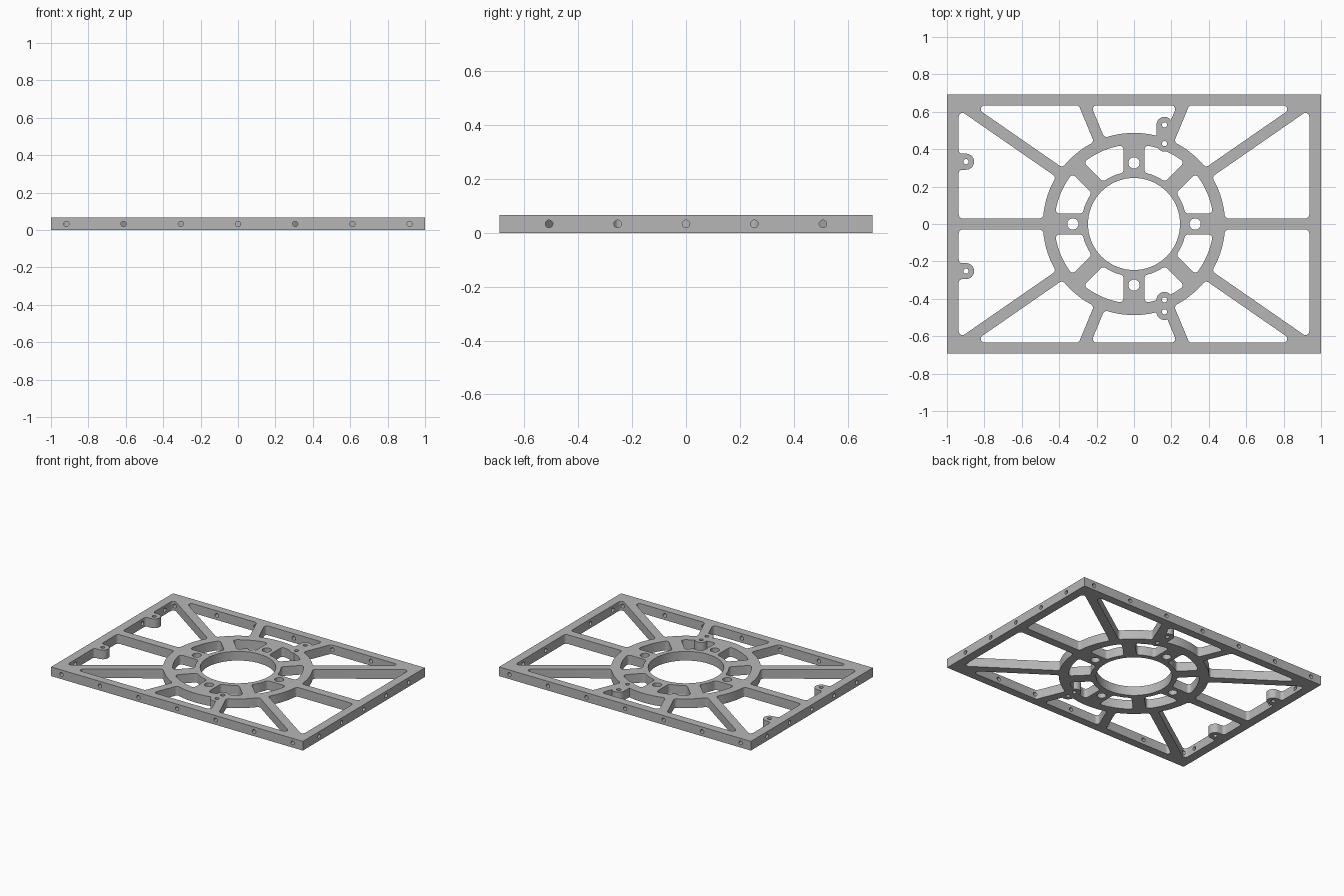
import bpy, bmesh
from math import pi, sin, cos, atan2, sqrt, radians
from mathutils import Vector, Matrix

HX, HY, THICK = 1.0, 0.692, 0.066        # plate half sizes and thickness
RAIL_X, RAIL_Y = 0.937, 0.634            # inner faces of the outer rails
RING_OUT, SLOT_OUT, SLOT_IN, BORE = 0.487, 0.425, 0.28, 0.246
BOSS_R, PIN_R = 0.043, 0.014

cube = bpy.data.objects.get("Cube")
if cube:
    bpy.data.objects.remove(cube, do_unlink=True)

metal = bpy.data.materials.new("light_grey_metal")
metal.use_nodes = True
grey = (0.47, 0.47, 0.47, 1)
metal.diffuse_color = grey
metal.node_tree.nodes["Principled BSDF"].inputs["Base Color"].default_value = grey


def arc(c, r, t0, t1, n):
    return [c + Vector((cos(t), sin(t))) * r
            for t in (t0 + (t1 - t0) * i / n for i in range(n + 1))]


def fillet(c, r, d0, d1, n=6):
    """Arc round c from direction d0 to d1, the short way."""
    t0, t1 = atan2(d0.y, d0.x), atan2(d1.y, d1.x)
    return arc(c, r, t0, t0 + (t1 - t0 + pi) % (2 * pi) - pi, n)


def polar(a, r=1.0):
    return Vector((cos(a), sin(a))) * r


def window(a0, a1, half0, half1, r_in, f, rail=None, r_out=None):
    """Rounded opening between two spokes, from a ring out to a rail or arc."""
    ends = []
    for a, s, half in ((a0, 1, half0), (a1, -1, half1)):
        d = polar(a)
        n = Vector((-d.y, d.x)) * s
        off = half + f
        ci = d * sqrt((r_in + f) ** 2 - off ** 2) + n * off
        if rail:
            m, dist = rail
            co = d * ((dist - f - off * n.dot(m)) / d.dot(m)) + n * off
            out = m
        else:
            co = d * sqrt((r_out - f) ** 2 - off ** 2) + n * off
            out = co.normalized()
        ends.append((ci, co, -n, out))
    (ci0, co0, n0, out0), (ci1, co1, n1, out1) = ends
    pts = fillet(ci0, f, -ci0, n0) + fillet(co0, f, n0, out0)
    if r_out:
        pts += fillet(Vector((0, 0)), r_out, co0, co1, 10)[1:-1]
    pts += fillet(co1, f, out1, n1) + fillet(ci1, f, n1, -ci1)
    return pts + fillet(Vector((0, 0)), r_in, ci1, ci0, 12)[1:-1]


def prism(bm, pts, z0, z1):
    face = bm.faces.new([bm.verts.new((p.x, p.y, z0)) for p in pts])
    top = bmesh.ops.extrude_face_region(bm, geom=[face])["geom"]
    bmesh.ops.translate(bm, vec=(0, 0, z1 - z0),
                        verts=[v for v in top if isinstance(v, bmesh.types.BMVert)])


def finish(bm, name):
    bmesh.ops.recalc_face_normals(bm, faces=bm.faces)
    mesh = bpy.data.meshes.new(name)
    bm.to_mesh(mesh)
    bm.free()
    ob = bpy.data.objects.new(name, mesh)
    bpy.context.collection.objects.link(ob)
    return ob


def cut(target, cutter):
    mod = target.modifiers.new("cut", 'BOOLEAN')
    mod.operation, mod.solver, mod.object = 'DIFFERENCE', 'EXACT', cutter
    bpy.context.view_layer.objects.active = target
    bpy.ops.object.modifier_apply(modifier=mod.name)
    bpy.data.objects.remove(cutter, do_unlink=True)


# Solid plate
bm = bmesh.new()
prism(bm, [Vector((x * HX, y * HY)) for x, y in ((-1, -1), (1, -1), (1, 1), (-1, 1))],
      0, THICK)
plate = finish(bm, "mounting_plate")
plate.data.materials.append(metal)

# Ten openings between rails, spokes and ring
bm = bmesh.new()
diag, steep = atan2(HY, HX), radians(67.5)
rays = [0, diag, steep, pi - steep, pi - diag, pi]
rays += [a + pi for a in rays[1:]]
right, up = Vector((1, 0)), Vector((0, 1))
rails = [(right, RAIL_X)] + [(up, RAIL_Y)] * 3 + [(-right, RAIL_X)] * 2
rails += [(-up, RAIL_Y)] * 3 + [(right, RAIL_X)]
for a0, a1, rail in zip(rays, rays[1:], rails):
    prism(bm, window(a0, a1, 0.03, 0.03, RING_OUT, 0.02, rail=rail), -0.1, 0.2)

# Eight slots in the ring
for i in range(8):
    h0, h1 = (0.056, 0.042) if i % 2 == 0 else (0.042, 0.056)
    prism(bm, window(i * pi / 4, (i + 1) * pi / 4, h0, h1, SLOT_IN, 0.02,
                     r_out=SLOT_OUT), -0.1, 0.2)
openings = finish(bm, "openings")

# Screw bosses that stay standing inside the openings
bm = bmesh.new()
side_bosses = [Vector((-0.898, y)) for y in (0.333, -0.252)]
ring_bosses = [(Vector((0.163, 0.53)), Vector((0.163, 0.43))),
               (Vector((0.163, -0.406)), Vector((0.163, -0.47)))]
f = 0.018
for c in side_bosses:
    low = Vector((-RAIL_X + f, c.y - BOSS_R - f))
    high = Vector((-RAIL_X + f, c.y + BOSS_R + f))
    root = Vector((-RAIL_X - 0.02, 0))
    pts = [root + up * low.y] + arc(low, f, pi, pi / 2, 5)
    pts += arc(c, BOSS_R, -pi / 2, pi / 2, 16)
    pts += arc(high, f, -pi / 2, -pi, 5) + [root + up * high.y]
    prism(bm, pts, -0.2, 0.3)
for top, bottom in ring_bosses:
    prism(bm, arc(top, BOSS_R, 0, pi, 16) + arc(bottom, BOSS_R, pi, 2 * pi, 16),
          -0.2, 0.3)
cut(openings, finish(bm, "bosses"))
cut(plate, openings)

# Central bore, four ring holes and boss holes
bm = bmesh.new()
bores = [(Vector((0, 0)), BORE, 72)]
bores += [(polar(i * pi / 2, 0.327), 0.03, 28) for i in range(4)]
bores += [(c, PIN_R, 20) for c in side_bosses + [c for pair in ring_bosses for c in pair]]
for c, r, n in bores:
    prism(bm, arc(c, r, 0, 2 * pi, n)[:-1], -0.1, 0.2)
cut(plate, finish(bm, "bores"))

# Screw holes drilled through the four edges
bm = bmesh.new()


def drill(x, y, axis):
    turn = Matrix.Rotation(pi / 2, 4, axis)
    bmesh.ops.create_cone(bm, cap_ends=True, segments=20, radius1=PIN_R, radius2=PIN_R,
                          depth=0.24, matrix=Matrix.Translation((x, y, THICK / 2)) @ turn)


for s in (-1, 1):
    for i in range(-3, 4):
        drill(i * 0.306, s * HY, 'X')
    for i in range(-2, 3):
        drill(s * HX, i * 0.254, 'Y')
cut(plate, finish(bm, "edge_drills"))

# Smooth round walls, keep edges sharp
bpy.ops.object.select_all(action='DESELECT')
plate.select_set(True)
bpy.context.view_layer.objects.active = plate
bpy.ops.object.shade_smooth_by_angle(angle=radians(30))
